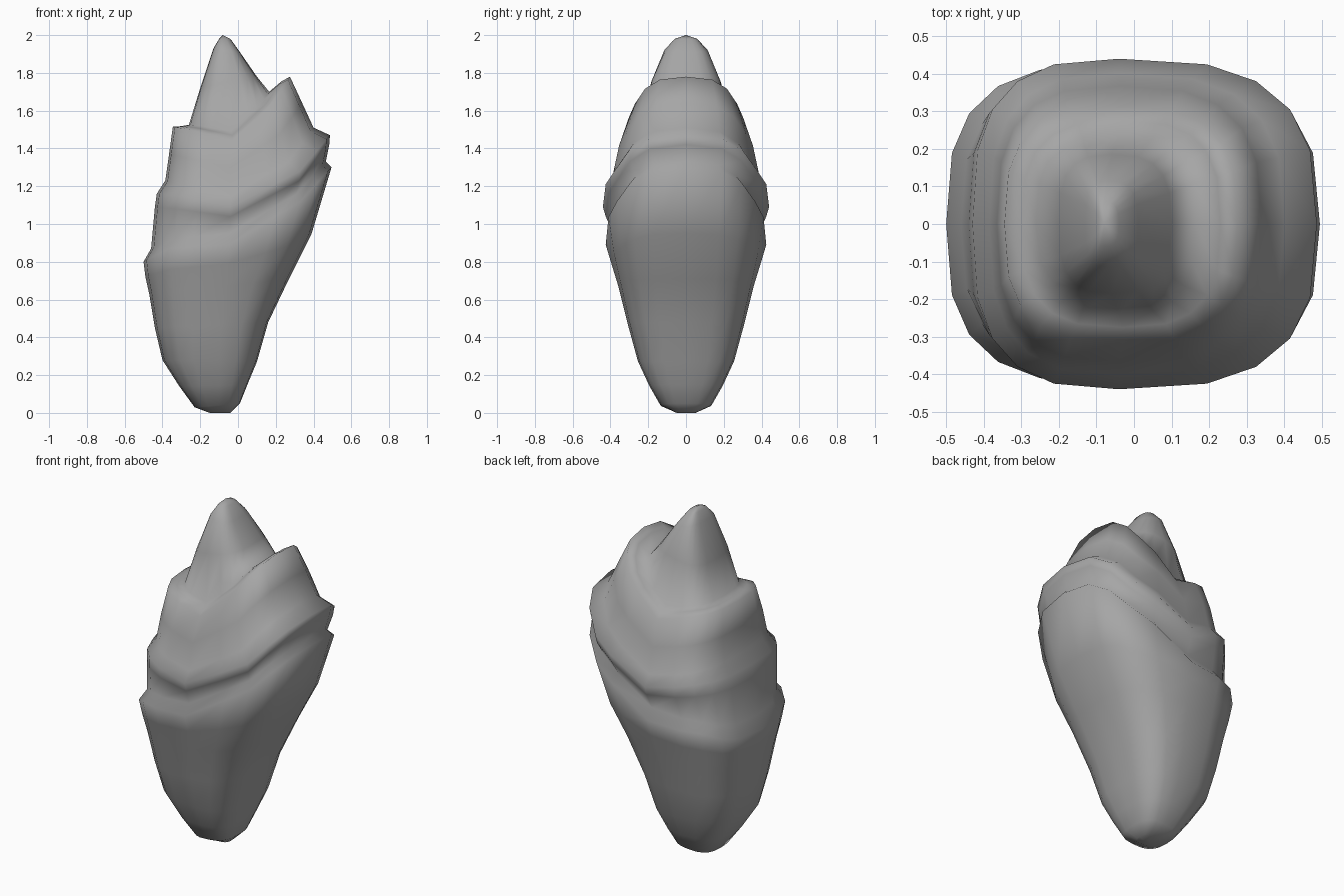
import bpy
import bmesh
import math

cube = bpy.data.objects.get("Cube")
if cube:
    bpy.data.objects.remove(cube, do_unlink=True)

SECTORS = 20      # five per quarter
SQUARENESS = 2.9  # superellipse power of the cross-sections
STOPS = (-1, -0.72, 0, 0.7, 1)  # left, left corner, middle, right corner, right


def superpow(value, power):
    return math.copysign(abs(value) ** power, value)


def height_at(f, heights):
    """Height of the ring at fraction f of the way from left to right."""
    for i in range(len(STOPS) - 1):
        if f <= STOPS[i + 1]:
            t = (f - STOPS[i]) / (STOPS[i + 1] - STOPS[i])
            return heights[i] + t * (heights[i + 1] - heights[i])
    return heights[-1]


def add_ring(bm, left, right, middle, depth, heights):
    """Add a rounded-square ring whose height varies across x."""
    if len(heights) == 2:
        lo, hi = heights
        heights = [lo + (hi - lo) * (s + 1) / 2 for s in STOPS]
    ring = []
    for k in range(SECTORS):
        angle = 2 * math.pi * k / SECTORS
        c, s = math.cos(angle), math.sin(angle)
        c = 0 if abs(c) < 1e-6 else c
        s = 0 if abs(s) < 1e-6 else s
        f = superpow(c, 2 / SQUARENESS)
        reach = right - middle if f > 0 else middle - left
        ring.append(bm.verts.new((middle + f * reach,
                                  depth * superpow(s, 2 / SQUARENESS),
                                  height_at(f, heights))))
    return ring


# Each ring: left x, right x, middle x, half depth, heights
tapered_base = [
    (-0.15, -0.04, -0.09, 0.05, (0, 0)),
    (-0.23, 0.01, -0.10, 0.135, (0.03, 0.05)),
    (-0.31, 0.05, -0.10, 0.195, (0.14, 0.15)),
    (-0.40, 0.10, -0.10, 0.255, (0.28, 0.27)),
    (-0.44, 0.16, -0.09, 0.307, (0.45, 0.48)),
    (-0.47, 0.27, -0.07, 0.358, (0.63, 0.71)),
    (-0.49, 0.39, -0.05, 0.395, (0.72, 0.76, 0.79, 0.88, 0.95)),
]
lower_ridge = [
    (-0.50, 0.495, -0.05, 0.425, (0.80, 0.87, 0.89, 1.12, 1.30)),
    (-0.46, 0.465, -0.05, 0.385, (0.87, 0.92, 0.95, 1.16, 1.33)),
]
upper_ridge = [
    (-0.44, 0.483, -0.04, 0.425, (1.09, 1.08, 1.04, 1.23, 1.42)),
    (-0.43, 0.487, -0.04, 0.44, (1.16, 1.15, 1.09, 1.28, 1.47)),
    (-0.385, 0.40, -0.04, 0.40, (1.23, 1.20, 1.15, 1.33, 1.51)),
    (-0.365, 0.34, -0.04, 0.367, (1.37, 1.35, 1.30, 1.48, 1.64)),
]
crown_rim = [
    (-0.345, 0.275, -0.03, 0.312, (1.515, 1.5, 1.44, 1.64, 1.78)),
    (-0.30, 0.23, -0.03, 0.275, (1.518, 1.51, 1.47, 1.64, 1.755)),
    (-0.26, 0.165, -0.04, 0.24, (1.525, 1.52, 1.49, 1.61, 1.70)),
]
peak = [
    (-0.20, 0.10, -0.06, 0.185, (1.72, 1.78)),
    (-0.13, 0.01, -0.07, 0.115, (1.93, 1.91)),
    (-0.10, -0.04, -0.08, 0.06, (1.98, 1.98)),
]

# Skin the rings into one closed shell
bm = bmesh.new()
rings = [add_ring(bm, *r) for r in
         tapered_base + lower_ridge + upper_ridge + crown_rim + peak]
for low, high in zip(rings, rings[1:]):
    for k in range(SECTORS):
        n = (k + 1) % SECTORS
        bm.faces.new((low[k], low[n], high[n], high[k]))
bm.faces.new(reversed(rings[0]))
tip = bm.verts.new((-0.08, 0, 2))
for k in range(SECTORS):
    bm.faces.new((rings[-1][k], rings[-1][(k + 1) % SECTORS], tip))
bmesh.ops.recalc_face_normals(bm, faces=bm.faces)

# Smooth shading over the soft ridges
for face in bm.faces:
    face.smooth = True

mesh = bpy.data.meshes.new("ridged_shell")
bm.to_mesh(mesh)
bm.free()
shell = bpy.data.objects.new("ridged_shell", mesh)
bpy.context.collection.objects.link(shell)

# Plain grey surface
grey = bpy.data.materials.new("stone_grey")
grey.use_nodes = True
colour = (0.38, 0.38, 0.38, 1)
grey.diffuse_color = colour
for node in grey.node_tree.nodes:
    if node.type == "BSDF_PRINCIPLED":
        node.inputs["Base Color"].default_value = colour
mesh.materials.append(grey)
